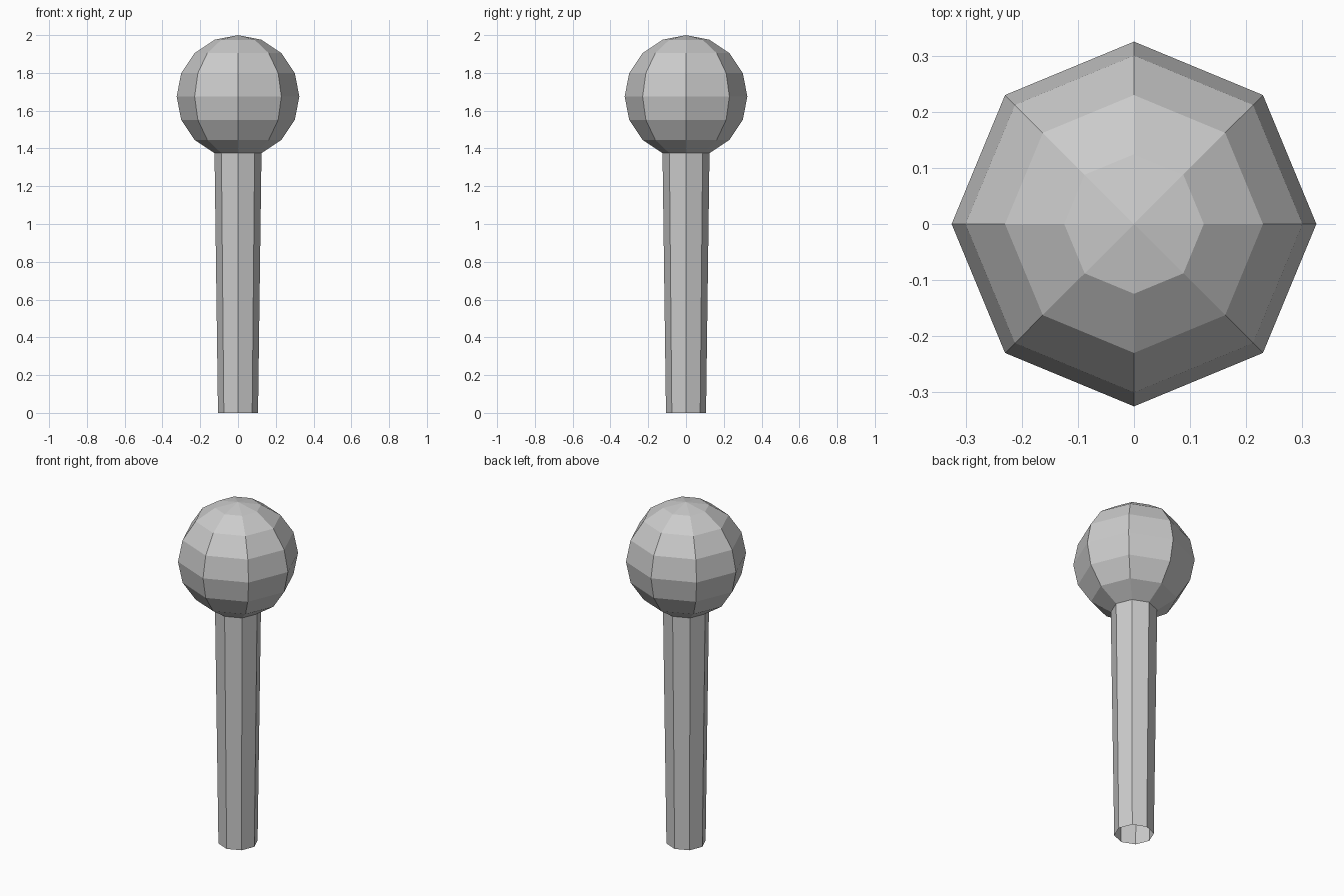
import bpy, bmesh, math

if "Cube" in bpy.data.objects:
    bpy.data.objects.remove(bpy.data.objects["Cube"])

SIDES = 8
R, CZ = 0.325, 1.675   # ball radius and centre height


def lathe(name, profile):
    """Revolve (radius, z) points about z; a zero radius closes to a pole."""
    bm = bmesh.new()
    rings = []
    for r, z in profile:
        if r < 1e-5:
            rings.append([bm.verts.new((0, 0, z))] * SIDES)
        else:
            rings.append([bm.verts.new((r * math.cos(2 * math.pi * i / SIDES),
                                        r * math.sin(2 * math.pi * i / SIDES), z))
                          for i in range(SIDES)])
    for low, high in zip(rings, rings[1:]):
        for i in range(SIDES):
            j = (i + 1) % SIDES
            quad = [low[i], low[j], high[j], high[i]]
            bm.faces.new(list(dict.fromkeys(quad)))
    mesh = bpy.data.meshes.new(name)
    bm.to_mesh(mesh)
    bm.free()
    obj = bpy.data.objects.new(name, mesh)
    bpy.context.collection.objects.link(obj)
    return obj


# Ball head: 22.5 degree rings, open where the handle joins
ball = []
for k in range(1, 9):
    a = math.pi * k / 8
    ball.append((R * math.sin(a), CZ - R * math.cos(a)))
lathe("ball_head", ball)

# Tapered handle, open at the bottom
lathe("handle", [(0.106, 0.0), ball[0]])
